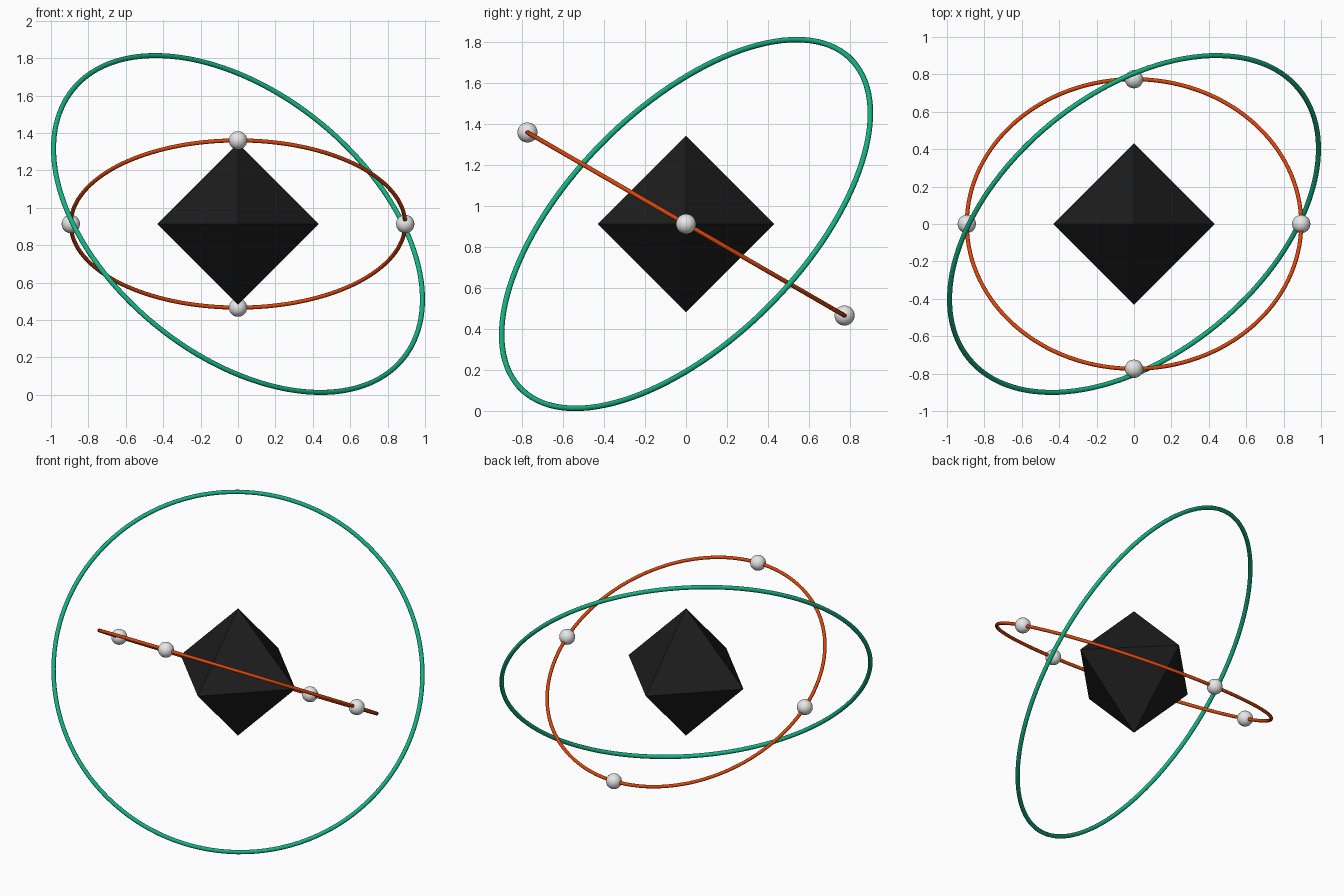
import bpy
import math
from mathutils import Vector

if "Cube" in bpy.data.objects:
    bpy.data.objects.remove(bpy.data.objects["Cube"])

CENTRE = Vector((0, 0, 0.9135))


def material(name, rgb):
    m = bpy.data.materials.new(name)
    m.diffuse_color = (*rgb, 1)
    m.use_nodes = True
    m.node_tree.nodes["Principled BSDF"].inputs["Base Color"].default_value = m.diffuse_color
    return m


black = material("black", (0.012, 0.012, 0.012))
orange = material("burnt orange", (0.72, 0.06, 0.003))
green = material("green", (0.008, 0.45, 0.23))
silver = material("silver", (0.8, 0.8, 0.8))


def finish(name, mat):
    ob = bpy.context.object
    ob.name = name
    ob.data.materials.append(mat)
    bpy.ops.object.shade_smooth()
    return ob


def ring(name, radius, tube, normal, mat):
    bpy.ops.mesh.primitive_torus_add(
        major_radius=radius, minor_radius=tube, major_segments=128,
        minor_segments=12, location=CENTRE,
        rotation=Vector(normal).to_track_quat('Z', 'Y').to_euler())
    return finish(name, mat)


# Central octahedron: two four-sided pyramids sharing a waist
R = 0.432
mesh = bpy.data.meshes.new("core_crystal")
waist = [(R, 0, 0), (0, R, 0), (-R, 0, 0), (0, -R, 0)]
faces = []
for i in range(4):
    j = (i + 1) % 4
    faces += [(i, j, 4), (j, i, 5)]
mesh.from_pydata(waist + [(0, 0, R), (0, 0, -R)], [], faces)
mesh.materials.append(black)
core = bpy.data.objects.new("core_crystal", mesh)
core.location = CENTRE
bpy.context.collection.objects.link(core)

# Large outer ring, turned 45 degrees about x and 30 degrees sideways
s, c = math.sin(math.radians(30)), math.cos(math.radians(30))
h = math.sqrt(0.5)
ring("outer_ring", 1.139, 0.0135, (s, -c * h, c * h), green)

# Inner ring, tipped 30 degrees about x, with four beads on it
tilt = math.radians(-30)
r_in = 0.894
ring("inner_ring", r_in, 0.0108, (0, -math.sin(tilt), math.cos(tilt)), orange)
for i in range(4):
    a = i * math.pi / 2
    x, y = r_in * math.cos(a), r_in * math.sin(a)
    pos = CENTRE + Vector((x, y * math.cos(tilt), y * math.sin(tilt)))
    bpy.ops.mesh.primitive_uv_sphere_add(
        segments=24, ring_count=16, radius=0.049, location=pos,
        rotation=(tilt, 0, 0))
    finish(f"bead_{i + 1}", silver)
